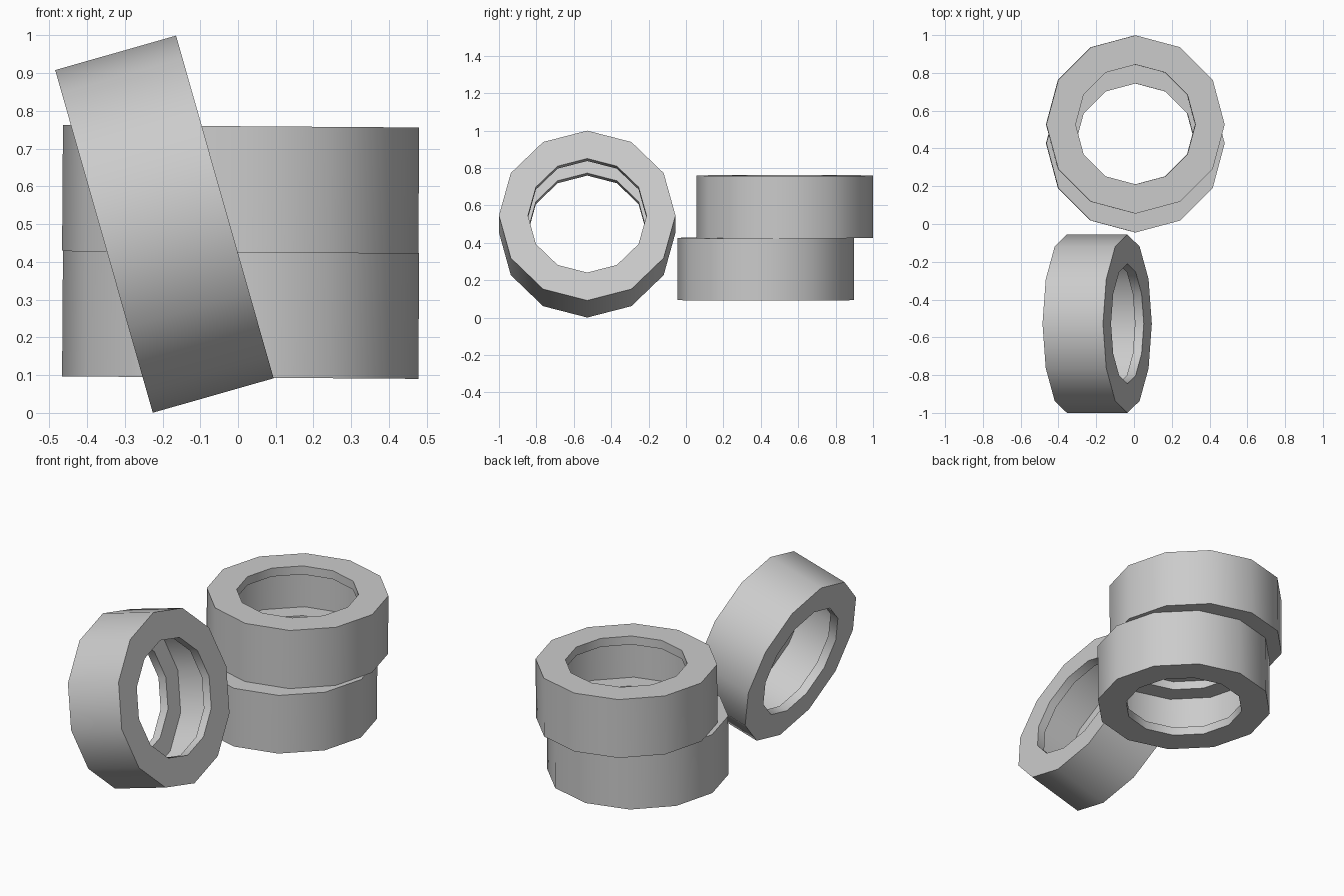
import bpy, bmesh, math

if "Cube" in bpy.data.objects:
    bpy.data.objects.remove(bpy.data.objects["Cube"])

SIDES = 12
R_OUT, R_IN, R_GROOVE = 0.472, 0.317, 0.425
HALF, LIP = 0.1665, 0.118   # half width, half width of the inner groove

# Hollow tyre cross-section: outer tread, side walls, inner lips and groove
PROFILE = [(R_OUT, -HALF), (R_OUT, HALF), (R_IN, HALF), (R_IN, LIP),
           (R_GROOVE, LIP), (R_GROOVE, -LIP), (R_IN, -LIP), (R_IN, -HALF)]


def tyre(name, location, tilt):
    bm = bmesh.new()
    rings = []
    for i in range(SIDES):
        a = 2 * math.pi * i / SIDES
        rings.append([bm.verts.new((r * math.cos(a), r * math.sin(a), z))
                      for r, z in PROFILE])
    n = len(PROFILE)
    for i in range(SIDES):
        p, q = rings[i], rings[(i + 1) % SIDES]
        for j in range(n):
            k = (j + 1) % n
            bm.faces.new((p[j], q[j], q[k], p[k]))
    bmesh.ops.recalc_face_normals(bm, faces=bm.faces)
    mesh = bpy.data.meshes.new(name)
    bm.to_mesh(mesh)
    bm.free()
    ob = bpy.data.objects.new(name, mesh)
    bpy.context.collection.objects.link(ob)
    ob.location = location
    ob.rotation_euler = (0, math.radians(tilt), 0)
    bpy.ops.object.select_all(action='DESELECT')
    ob.select_set(True)
    bpy.context.view_layer.objects.active = ob
    bpy.ops.object.shade_smooth_by_angle(angle=math.radians(40))
    return ob


# Two stacked tyres and one leaning tyre
tyre("lower_tyre", (0.007, 0.427, 0.26), 0.4)
tyre("upper_tyre", (0.007, 0.527, 0.593), 0.4)
tyre("leaning_tyre", (-0.195, -0.528, 0.5), 74.1)
